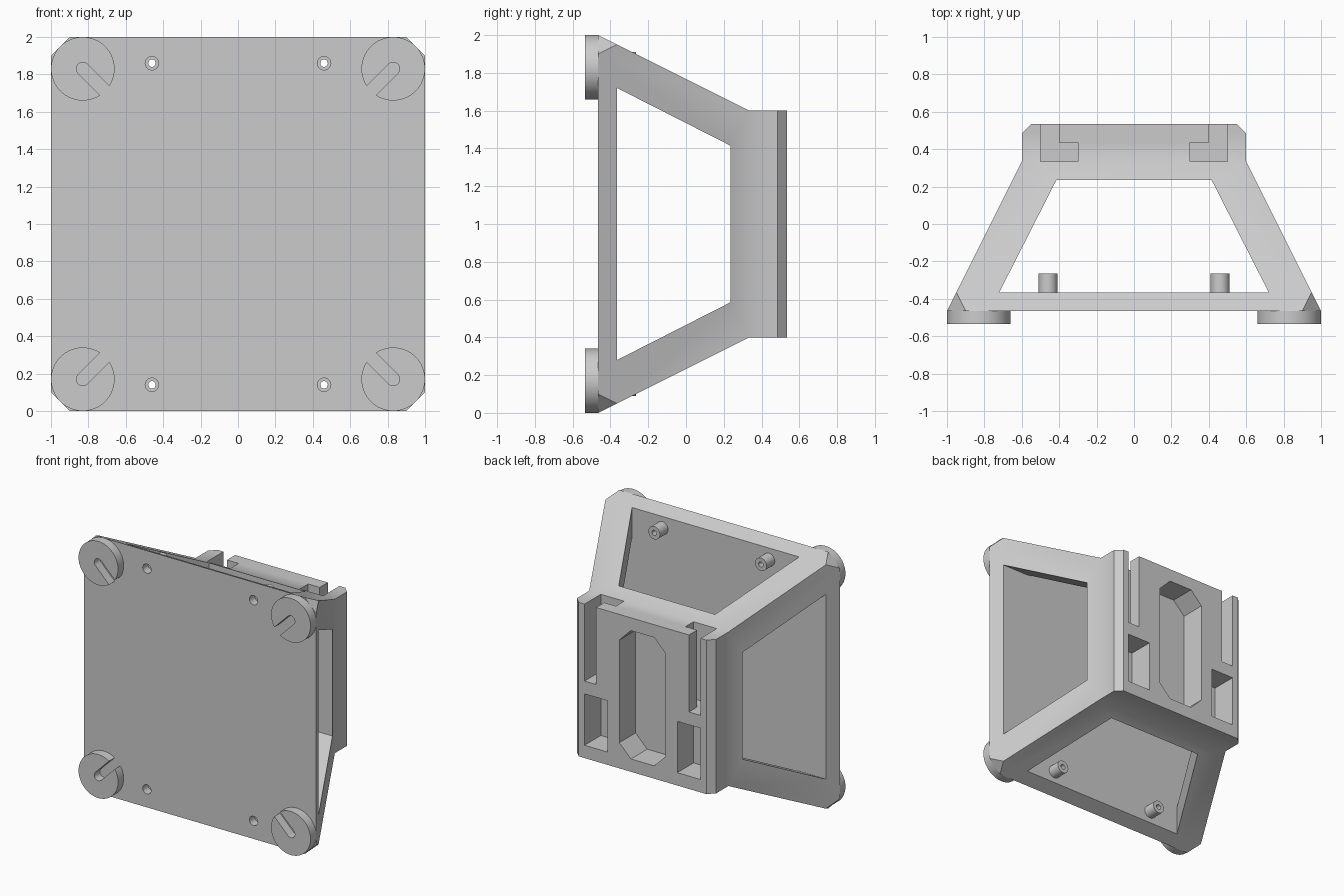
import bpy, bmesh, math

if "Cube" in bpy.data.objects:
    bpy.data.objects.remove(bpy.data.objects["Cube"], do_unlink=True)

grey = bpy.data.materials.new("plain grey")
grey.use_nodes = True
grey.diffuse_color = (0.6, 0.6, 0.6, 1)
grey.node_tree.nodes["Principled BSDF"].inputs["Base Color"].default_value = (0.6, 0.6, 0.6, 1)

FRONT, PLATE_BACK, WALL, NECK, BACK = -0.465, -0.365, 0.235, 0.335, 0.535
MID = 1.0  # height of the centre line


def loft(name, rings):
    """Closed solid through rings with equal point counts."""
    bm = bmesh.new()
    loops = [[bm.verts.new(p) for p in ring] for ring in rings]
    n = len(loops[0])
    bm.faces.new(loops[0])
    bm.faces.new(loops[-1])
    for a, b in zip(loops, loops[1:]):
        for i in range(n):
            j = (i + 1) % n
            bm.faces.new((a[i], a[j], b[j], b[i]))
    bmesh.ops.recalc_face_normals(bm, faces=bm.faces)
    mesh = bpy.data.meshes.new(name)
    bm.to_mesh(mesh)
    bm.free()
    mesh.materials.append(grey)
    obj = bpy.data.objects.new(name, mesh)
    bpy.context.collection.objects.link(obj)
    return obj


def prism(name, pts, axis, lo, hi):
    """Extrude a 2D profile along an axis."""
    place = {"X": lambda a, b, t: (t, a, b),
             "Y": lambda a, b, t: (a, t, b),
             "Z": lambda a, b, t: (a, b, t)}[axis]
    return loft(name, [[place(a, b, t) for a, b in pts] for t in (lo, hi)])


def circle(cx, cz, r, n=32):
    return [(cx + r * math.cos(math.tau * i / n), cz + r * math.sin(math.tau * i / n))
            for i in range(n)]


def cut(target, tool, operation="DIFFERENCE"):
    """Apply a boolean and discard the tool."""
    mod = target.modifiers.new("cut", "BOOLEAN")
    mod.operation = operation
    mod.solver = "EXACT"
    mod.object = tool
    select(target)
    bpy.ops.object.modifier_apply(modifier=mod.name)
    bpy.data.objects.remove(tool, do_unlink=True)


def select(obj):
    bpy.ops.object.select_all(action="DESELECT")
    obj.select_set(True)
    bpy.context.view_layer.objects.active = obj


def smooth(obj):
    select(obj)
    bpy.ops.object.shade_smooth_by_angle(angle=math.radians(30))


def rect_ring(hx, hz, y):
    return [(sx * hx, y, MID + sz * hz) for sx, sz in ((-1, -1), (1, -1), (1, 1), (-1, 1))]


# Tapered body ending in a block with bevelled upright edges
body = loft("bracket_body", [rect_ring(1, 1, FRONT), rect_ring(0.6, 0.6, NECK),
                             rect_ring(0.6, 0.6, BACK - 0.05), rect_ring(0.55, 0.6, BACK)])

# Clipped plate corners
corner = [(1.2, 0.7), (0.7, 1.2)]
octagon = corner + [(-x, z) for x, z in reversed(corner)]
octagon += [(-x, -z) for x, z in octagon]
cut(body, prism("corner_trim", [(x, MID + z) for x, z in octagon], "Y", -1, 1), "INTERSECT")

# Openings through the four sloping sides
window = [(-0.72, PLATE_BACK), (0.72, PLATE_BACK), (0.415, WALL), (-0.415, WALL)]
cut(body, prism("window_tool", window, "Z", -1, 3))
cut(body, prism("window_tool", [(y, MID + x) for x, y in window], "X", -2, 2))

# Rear block: hooked channels open at the top, pockets below them
for s in (-1, 1):
    hook = [(0.5, 0.6), (0.5, NECK), (0.3, NECK), (0.3, 0.435), (0.4, 0.435), (0.4, 0.6)]
    cut(body, prism("channel_tool", [(s * x, y) for x, y in hook], "Z", 1.0, 1.8))
    pocket = [(s * 0.3, NECK), (s * 0.5, NECK), (s * 0.5, 0.6), (s * 0.3, 0.6)]
    cut(body, prism("pocket_tool", pocket, "Z", 0.5, 0.9))

# Central recess with clipped corners
half = [(0.1, -0.5), (0.2, -0.4), (0.2, 0.4), (0.1, 0.5)]
recess = half + [(-x, z) for x, z in reversed(half)]
cut(body, prism("recess_tool", [(x, MID + z) for x, z in recess], "Y", NECK, 0.7))

for side, sx in (("right", -1), ("left", 1)):
    for level, sz in (("lower", -1), ("upper", 1)):
        # Screw standoff with a counterbored hole from the front
        cx, cz = sx * 0.46, MID + sz * 0.86
        standoff = prism(f"{level}_{side}_standoff", circle(cx, cz, 0.05), "Y",
                         PLATE_BACK, PLATE_BACK + 0.1)
        for part in (body, standoff):
            cut(part, prism("hole_tool", circle(cx, cz, 0.02), "Y", -0.6, -0.2))
        cut(body, prism("bore_tool", circle(cx, cz, 0.036), "Y", -0.6, -0.4))
        smooth(standoff)

        # Round foot with a rounded slot pointing to the plate centre
        fx, fz, r, w = sx * 0.83, MID + sz * 0.83, 0.17, 0.035
        aim = math.atan2(-sz, -sx)
        gap = math.asin(w / r)
        outline = [(r, aim + gap + (math.tau - 2 * gap) * i / 56) for i in range(57)]
        outline += [(w, aim - math.pi / 2 - math.pi * i / 10) for i in range(11)]
        foot = prism(f"{level}_{side}_foot",
                     [(fx + q * math.cos(a), fz + q * math.sin(a)) for q, a in outline],
                     "Y", -0.535, FRONT)
        smooth(foot)

smooth(body)
